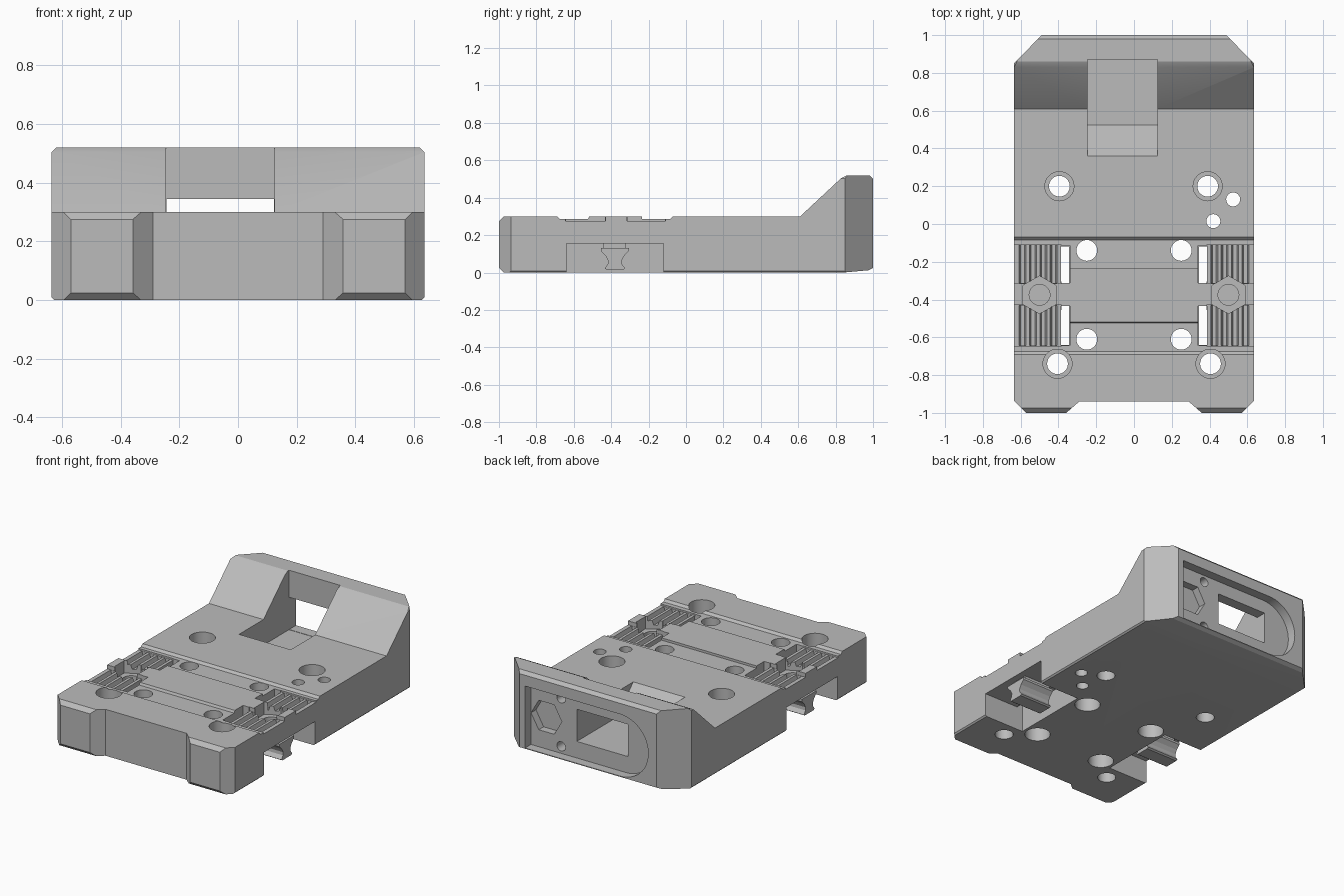
import bpy, bmesh, math

cube = bpy.data.objects.get("Cube")
if cube:
    bpy.data.objects.remove(cube, do_unlink=True)

grey = bpy.data.materials.new("plain grey")
grey.use_nodes = True
colour = (0.5, 0.5, 0.5, 1)
grey.diffuse_color = colour
grey.node_tree.nodes["Principled BSDF"].inputs["Base Color"].default_value = colour


def prism(name, pts, axis, lo, hi):
    """Extrude a 2D outline along an axis."""
    place = {"x": lambda a, b, t: (t, a, b),
             "y": lambda a, b, t: (a, t, b),
             "z": lambda a, b, t: (a, b, t)}[axis]
    bm = bmesh.new()
    ends = [[bm.verts.new(place(a, b, t)) for a, b in pts] for t in (lo, hi)]
    for ring in ends:
        bm.faces.new(ring)
    n = len(pts)
    for i in range(n):
        j = (i + 1) % n
        bm.faces.new((ends[0][i], ends[0][j], ends[1][j], ends[1][i]))
    bmesh.ops.recalc_face_normals(bm, faces=bm.faces)
    mesh = bpy.data.meshes.new(name)
    bm.to_mesh(mesh)
    bm.free()
    mesh.materials.append(grey)
    ob = bpy.data.objects.new(name, mesh)
    bpy.context.collection.objects.link(ob)
    return ob


def rect(a0, a1, b0, b1):
    return [(a0, b0), (a1, b0), (a1, b1), (a0, b1)]


def ring(a, b, r, n=32, start=0.0):
    return [(a + r * math.cos(start + math.tau * i / n),
             b + r * math.sin(start + math.tau * i / n)) for i in range(n)]


def combine(target, pts, axis, lo, hi, op="DIFFERENCE"):
    """Boolean a prism into the target and discard the tool."""
    tool = prism("tool", pts, axis, lo, hi)
    tool.hide_render = True
    mod = target.modifiers.new("cut", "BOOLEAN")
    mod.operation, mod.object, mod.solver = op, tool, "EXACT"
    bpy.context.view_layer.update()
    deps = bpy.context.evaluated_depsgraph_get()
    mesh = bpy.data.meshes.new_from_object(target.evaluated_get(deps))
    target.modifiers.clear()
    target.data = mesh
    bpy.data.objects.remove(tool, do_unlink=True)


# Body: side profile trimmed by the plan and front outlines
side = [(-0.975, 0), (-1, 0.025), (-1, 0.275), (-0.975, 0.3), (0.61, 0.3),
        (0.83, 0.505), (0.86, 0.52), (0.98, 0.52), (1, 0.5), (1, 0.025), (0.975, 0.012), (0.84, 0)]
body = prism("body", side, "x", -0.8, 0.8)
half = [(0.29, -0.94), (0.37, -1.01), (0.56, -1.01), (0.635, -0.935),
        (0.635, 0.85), (0.47, 1.02)]
plan = half + [(-x, y) for x, y in reversed(half)]
combine(body, plan, "z", -0.2, 0.8, "INTERSECT")
edge = [(0.625, -0.001), (0.636, 0.01), (0.636, 0.503), (0.615, 0.525)]
combine(body, edge + [(-x, z) for x, z in reversed(edge)], "y", -1.2, 1.2, "INTERSECT")

# Two shallow steps across the deck
combine(body, [(-0.675, 0.285), (-0.525, 0.285), (-0.515, 0.305), (-0.695, 0.305)], "x", -0.8, 0.8)
combine(body, [(-0.235, 0.285), (-0.085, 0.285), (-0.065, 0.305), (-0.235, 0.305)], "x", -0.8, 0.8)

# Side bays: underside pocket, ribbed beds, slots and hex seats
for s in (1, -1):
    def span(a, b):
        return (a, b) if s > 0 else (-b, -a)

    combine(body, rect(*span(0.345, 0.7), -0.64, -0.12), "z", -0.1, 0.155)
    for y0, y1 in ((-0.645, -0.43), (-0.315, -0.11)):
        combine(body, rect(*span(0.383, 0.7), y0, y1), "z", 0.275, 0.4)
        combine(body, rect(*span(0.34, 0.387), y0 + 0.003, y1 - 0.003), "z", 0.145, 0.42)
        for i in range(4):
            x = 0.425 + 0.055 * i
            groove = [(s * (x - 0.02), 0.28), (s * (x - 0.01), 0.245),
                      (s * (x + 0.01), 0.245), (s * (x + 0.02), 0.28)]
            combine(body, groove, "y", y0 + 0.002, y1 - 0.002)
    combine(body, ring(s * 0.5, -0.375, 0.1, 6, math.pi / 2), "z", 0.22, 0.5)
    combine(body, ring(s * 0.5, -0.375, 0.055), "z", 0.1, 0.5)

    # Flared clip hanging in each pocket
    flare = [(0.075, 0.13), (0.075, 0.115), (0.05, 0.09), (0.037, 0.065),
             (0.038, 0.045), (0.055, 0.022), (0.045, 0.015)]
    outline = [(-0.38 + d, z) for d, z in flare] + [(-0.38 - d, z) for d, z in reversed(flare)]
    tag = "left" if s > 0 else "right"
    prism(tag + "_clip", outline, "x", *span(0.385, 0.615))
    prism(tag + "_clip_neck", rect(-0.44, -0.32, 0.125, 0.16), "x", *span(0.4, 0.59))

# Through holes, with counterbores from above or below
for x, y, r, bore in [(-0.395, 0.2, 0.055, 1), (0.39, 0.2, 0.055, 1),
                      (-0.405, -0.74, 0.055, 1), (0.405, -0.74, 0.055, 1),
                      (0.525, 0.13, 0.037, 0), (0.42, 0.015, 0.037, 0),
                      (-0.25, -0.14, 0.055, -1), (0.25, -0.14, 0.055, -1),
                      (-0.25, -0.61, 0.055, -1), (0.25, -0.61, 0.055, -1)]:
    combine(body, ring(x, y, r), "z", -0.1, 0.6)
    if bore > 0:
        combine(body, ring(x, y, 0.077), "z", 0.17, 0.6)
    elif bore < 0:
        combine(body, ring(x, y, 0.077), "z", -0.1, 0.12)

# Notch in the raised rear with a ramp, open to a window
combine(body, [(0.36, 0.3), (0.525, 0.135), (0.87, 0.135), (0.87, 0.7), (0.36, 0.7)],
        "x", -0.245, 0.125)
combine(body, rect(-0.243, 0.123, 0.137, 0.345), "y", 0.8, 1.1)

# Rear recess with one rounded end, a hex seat and two screw holes
arc = [(-0.23 - 0.2 * math.sin(math.pi * i / 24), 0.23 + 0.2 * math.cos(math.pi * i / 24))
       for i in range(25)]
combine(body, [(0.45, 0.03), (0.45, 0.43)] + arc, "y", 0.94, 1.1)
combine(body, ring(0.34, 0.235, 0.11, 6), "y", 0.89, 1.1)
for z in (0.385, 0.075):
    combine(body, ring(0.235, z, 0.03, 24), "y", 0.86, 1.1)

# Smooth round walls while keeping crisp edges
bpy.ops.object.select_all(action="DESELECT")
body.select_set(True)
bpy.context.view_layer.objects.active = body
bpy.ops.object.shade_smooth_by_angle(angle=math.radians(20))
